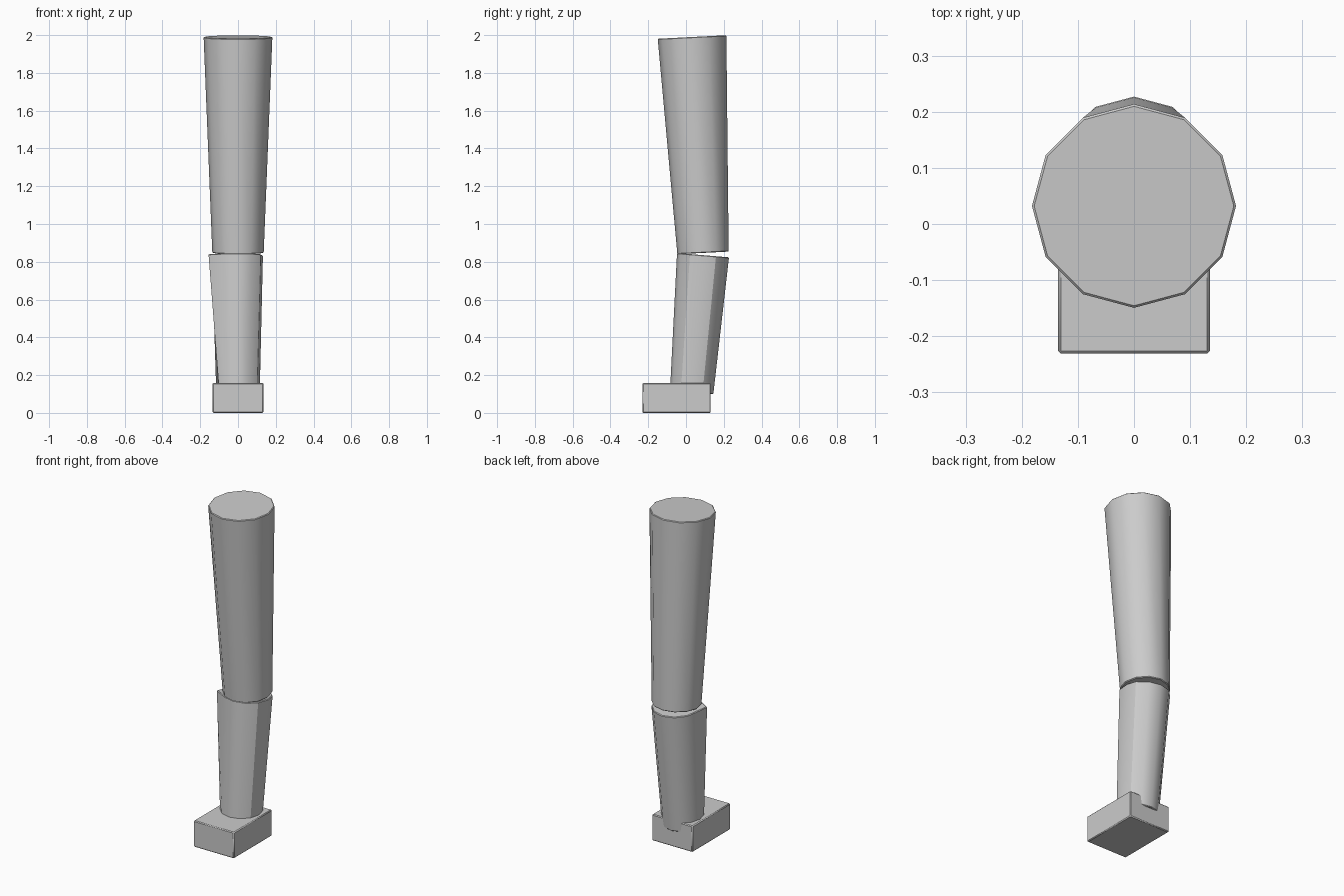
import bpy, bmesh, math
from mathutils import Matrix, Vector

if "Cube" in bpy.data.objects:
    bpy.data.objects.remove(bpy.data.objects["Cube"])


def finish(bm, name, bevel):
    me = bpy.data.meshes.new(name)
    bm.to_mesh(me)
    bm.free()
    ob = bpy.data.objects.new(name, me)
    bpy.context.collection.objects.link(ob)
    mod = ob.modifiers.new("edge_bevel", 'BEVEL')
    mod.width = bevel
    mod.segments = 1
    mod.limit_method = 'ANGLE'
    mod.angle_limit = math.radians(60)
    bpy.ops.object.select_all(action='DESELECT')
    ob.select_set(True)
    bpy.context.view_layer.objects.active = ob
    bpy.ops.object.shade_smooth_by_angle(angle=math.radians(31))
    return ob


def limb(name, bottom, top, r_bottom, r_top, nudges=()):
    """Twelve-sided tapered limb between two (y, z) points; nudges move top-ring corners."""
    a, b = Vector((0, *bottom)), Vector((0, *top))
    axis = b - a
    bm = bmesh.new()
    bmesh.ops.create_cone(bm, cap_ends=True, segments=12, radius1=r_bottom,
                          radius2=r_top, depth=axis.length)
    ring = [v for v in bm.verts if v.co.z > 0]
    for degrees, x, y in nudges:
        t = math.radians(degrees)
        spot = Vector((r_top * math.cos(t), r_top * math.sin(t), axis.length / 2))
        v = min(ring, key=lambda w: (w.co - spot).length)
        v.co.x, v.co.y = x, y
    tilt = Matrix.Rotation(math.atan2(-axis.y, axis.z), 4, 'X')
    bm.transform(Matrix.Translation((a + b) / 2) @ tilt)
    return finish(bm, name, 0.004)


# Thigh, leaning slightly forward towards the hip
limb("upper_leg", (0.09, 0.847), (0.032, 1.99), 0.136, 0.182)

# Shin, leaning back towards the knee, with one corner pulled out at the side
limb("lower_leg", (0.03, 0.108), (0.09, 0.835), 0.115, 0.138,
     nudges=[(210, -0.156, -0.068), (0, 0.132, 0.01)])

# Block foot
bm = bmesh.new()
bmesh.ops.create_cube(bm, size=1)
bm.transform(Matrix.Translation((0, -0.05, 0.079)) @ Matrix.Diagonal((0.27, 0.362, 0.158, 1)))
finish(bm, "foot", 0.005)
